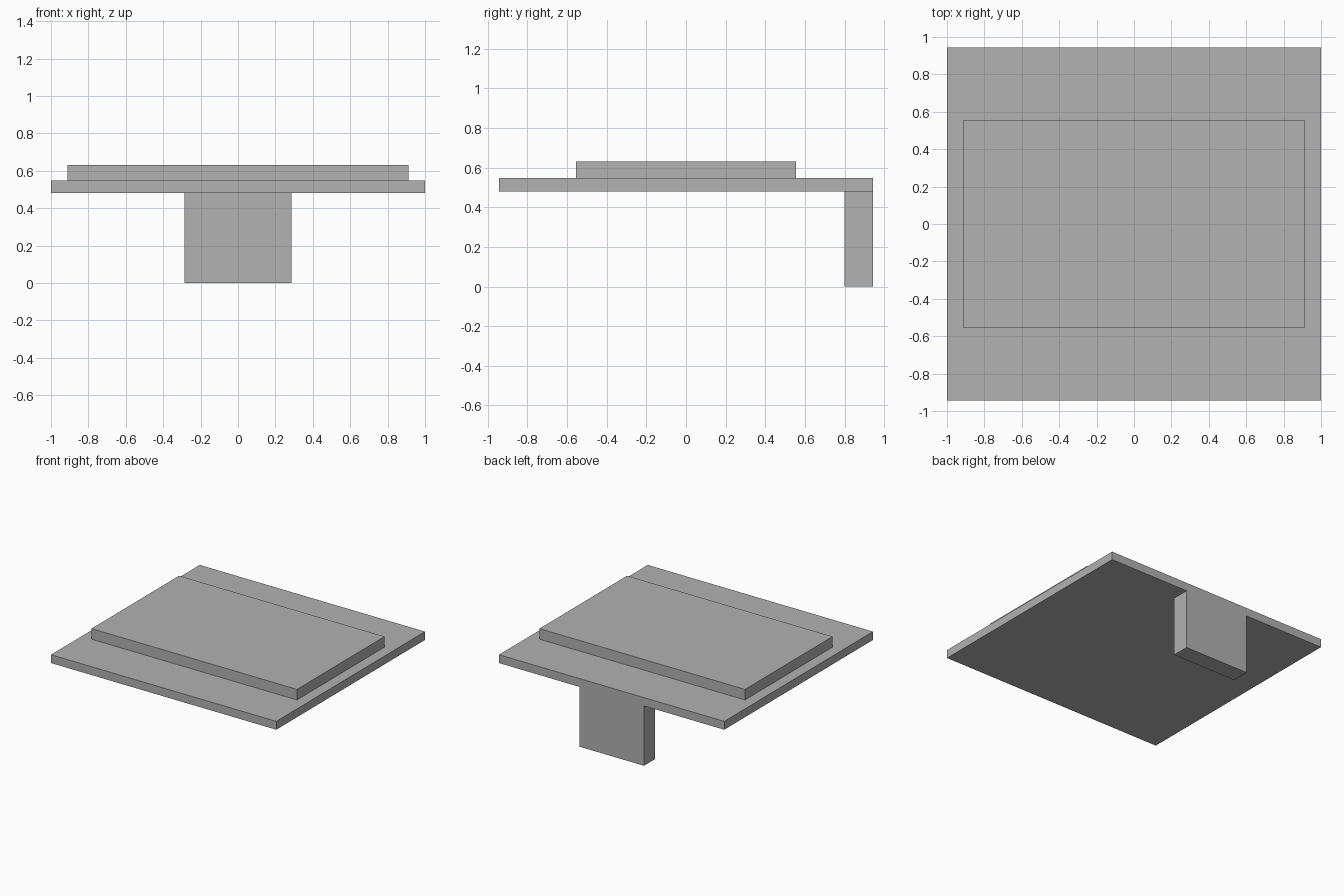
import bpy
import bmesh
from mathutils import Matrix, Vector

cube = bpy.data.objects.get("Cube")
if cube:
    bpy.data.objects.remove(cube, do_unlink=True)

# Single plain grey
grey = bpy.data.materials.new("plain_grey")
grey.use_nodes = True
colour = (0.445, 0.445, 0.445, 1)
grey.diffuse_color = colour
grey.node_tree.nodes["Principled BSDF"].inputs["Base Color"].default_value = colour


def box(name, low, high):
    """Flat-sided box between two opposite corners."""
    low, high = Vector(low), Vector(high)
    bm = bmesh.new()
    bmesh.ops.create_cube(bm, size=1, matrix=Matrix.Diagonal((*(high - low), 1)))
    mesh = bpy.data.meshes.new(name)
    bm.to_mesh(mesh)
    bm.free()
    mesh.materials.append(grey)
    obj = bpy.data.objects.new(name, mesh)
    obj.location = (low + high) / 2
    bpy.context.collection.objects.link(obj)
    return obj


WIDTH, DEPTH = 1.0, 0.943      # half sizes of the base slab
UNDERSIDE, DECK, TOP = 0.48, 0.547, 0.632

# Wide base slab
box("base_slab", (-WIDTH, -DEPTH, UNDERSIDE), (WIDTH, DEPTH, DECK))
# Raised panel on the slab
box("raised_panel", (-0.912, -0.555, DECK), (0.912, 0.555, TOP))
# Support block, flush with the back edge
box("rear_support", (-0.287, 0.8, 0), (0.287, DEPTH, UNDERSIDE))
